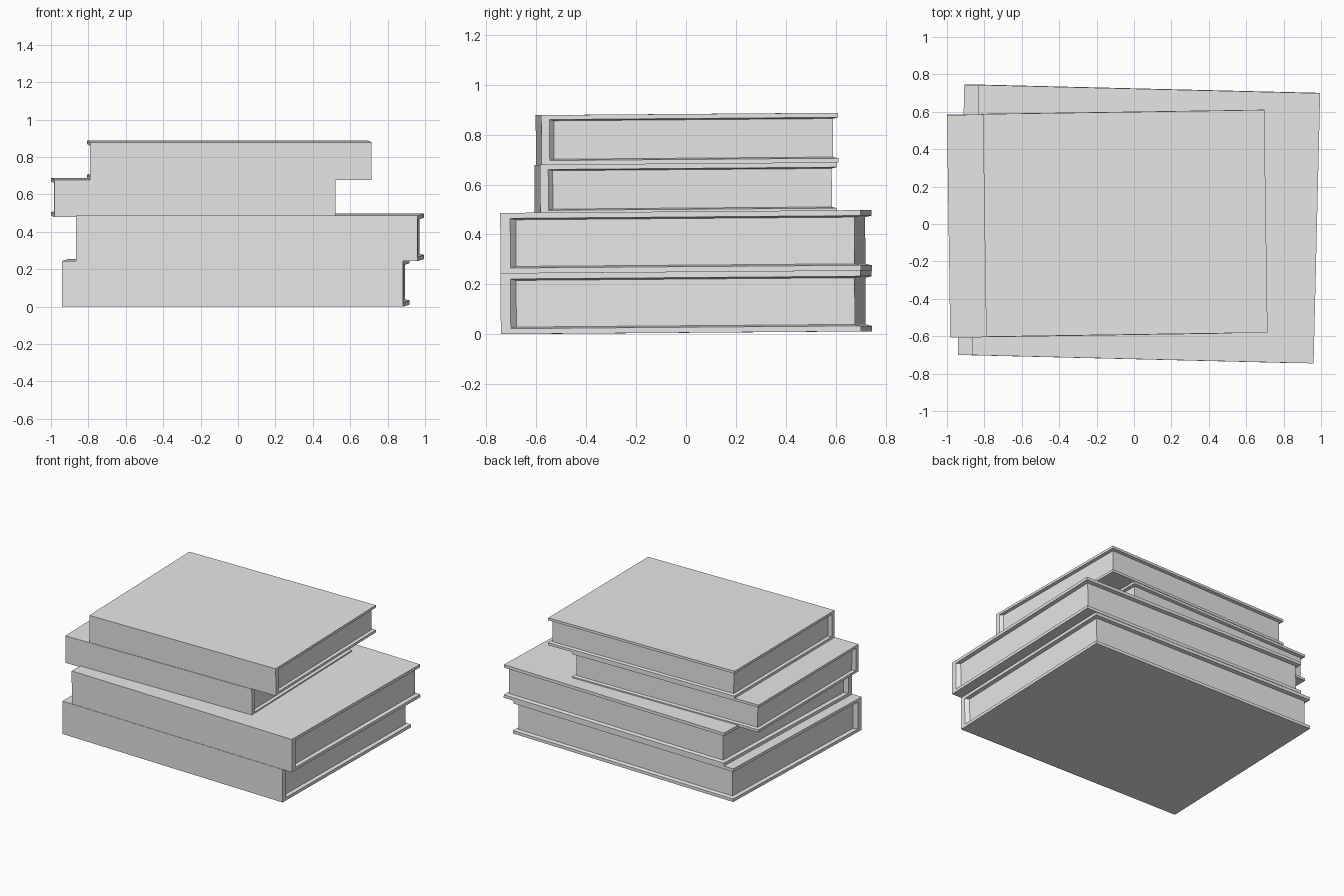
import bpy, bmesh, math

if "Cube" in bpy.data.objects:
    bpy.data.objects.remove(bpy.data.objects["Cube"])

GREY = (0.8, 0.8, 0.8, 1)
mat = bpy.data.materials.new("plain grey")
mat.use_nodes = True
mat.diffuse_color = GREY
mat.node_tree.nodes["Principled BSDF"].inputs["Base Color"].default_value = GREY


def loft(name, rings, parent):
    """Join equal-sized closed rings of points and cap both ends."""
    bm = bmesh.new()
    loops = [[bm.verts.new(p) for p in ring] for ring in rings]
    n = len(loops[0])
    for a, b in zip(loops, loops[1:]):
        for i in range(n):
            j = (i + 1) % n
            bm.faces.new((a[i], a[j], b[j], b[i]))
    bm.faces.new(loops[0])
    bm.faces.new(loops[-1])
    bmesh.ops.recalc_face_normals(bm, faces=bm.faces)
    mesh = bpy.data.meshes.new(name)
    bm.to_mesh(mesh)
    bm.free()
    mesh.materials.append(mat)
    obj = bpy.data.objects.new(name, mesh)
    obj.parent = parent
    bpy.context.collection.objects.link(obj)
    return obj


def rect(x, low, high):
    return [(-x, low), (x, low), (x, high), (-x, high)]


def book(name, scale, location, turn):
    w, d, h = 0.913 * scale, 0.7225 * scale, 0.243 * scale   # half width, half depth, height
    board, spine = 0.022 * scale, 0.04 * scale
    inset, flare = 0.025 * scale, 0.006 * scale
    inner = spine - d

    root = bpy.data.objects.new(name, None)
    root.location = location
    root.rotation_euler = (math.radians(0.45), 0, math.radians(turn))
    bpy.context.collection.objects.link(root)

    # Wrap-around cover: a U profile run along the spine
    profile = [(-d, 0), (d, 0), (d, board), (inner, board),
               (inner, h - board), (d, h - board), (d, h), (-d, h)]
    loft(name + "_cover", [[(x, y, z) for y, z in profile] for x in (-w, w)], root)

    # Page block, flaring out slightly where it meets the boards
    def layer(z, gap):
        return [(x, y, z) for x, y in rect(w - gap, inner, d - gap)]
    loft(name + "_pages", [layer(board, 0), layer(board + flare, inset),
                           layer(h - board - flare, inset), layer(h - board, 0)], root)

    # Sloping hinge between spine and pages
    def slice_at(y, gap):
        return [(x, y, z) for x, z in rect(w - gap, board, h - board)]
    loft(name + "_hinge", [slice_at(inner, 0), slice_at(inner + 0.022 * scale, inset)], root)


# Stack of four books, two large below two small
book("bottom_book", 1, (-0.012, 0.002, 0.006), -1.39)
book("second_book", 1, (0.065, 0.001, 0.249), -1.39)
book("third_book", 0.824, (-0.239, 0, 0.483), 0.85)
book("top_book", 0.824, (-0.047, 0.005, 0.683), 0.85)
